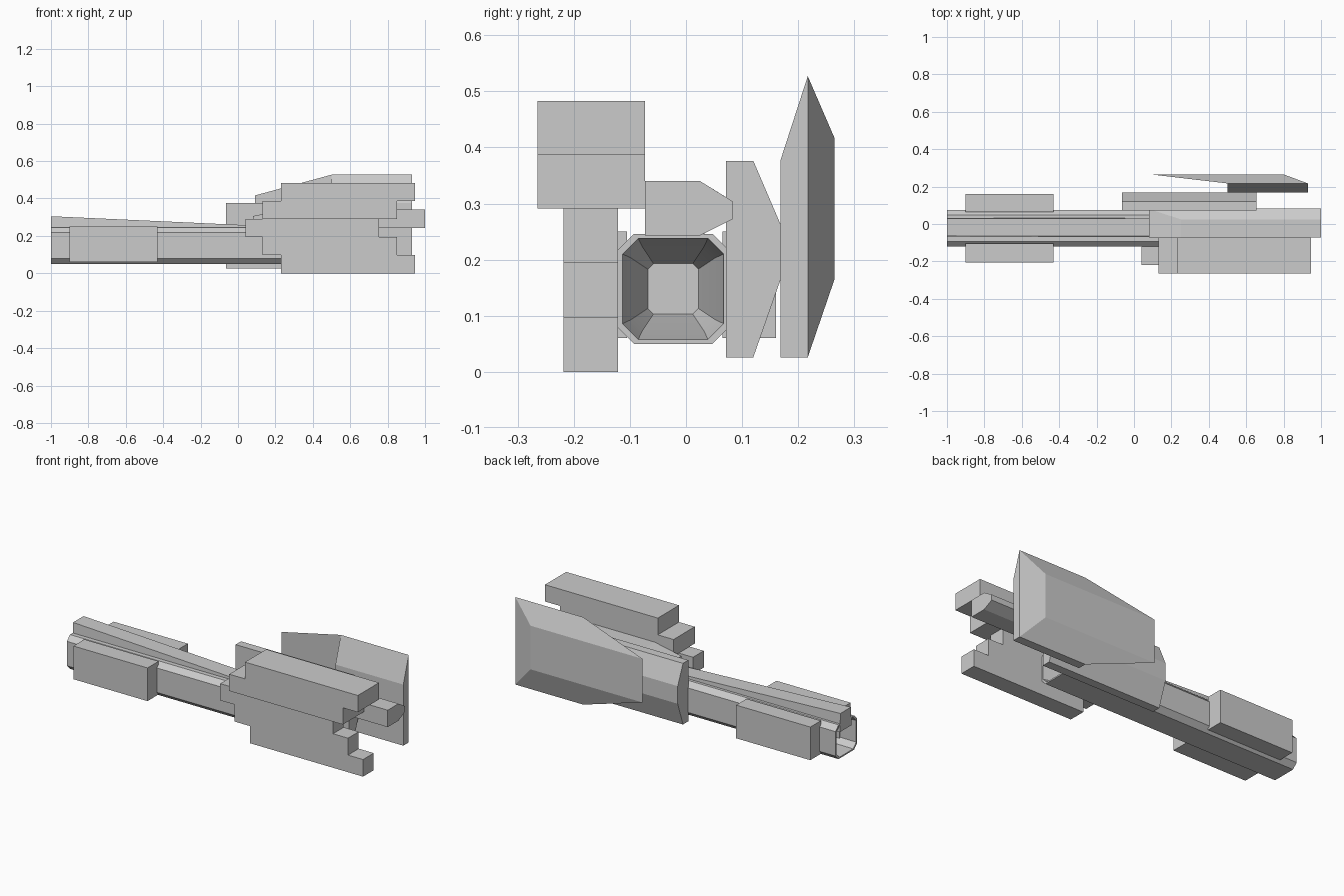
import bpy, bmesh

if "Cube" in bpy.data.objects:
    bpy.data.objects.remove(bpy.data.objects["Cube"])


def make(name, verts, faces, smooth=False):
    me = bpy.data.meshes.new(name)
    me.from_pydata(verts, [], faces)
    bm = bmesh.new()
    bm.from_mesh(me)
    bmesh.ops.recalc_face_normals(bm, faces=bm.faces)
    bm.to_mesh(me)
    bm.free()
    ob = bpy.data.objects.new(name, me)
    bpy.context.collection.objects.link(ob)
    if smooth:
        bpy.ops.object.select_all(action='DESELECT')
        ob.select_set(True)
        bpy.context.view_layer.objects.active = ob
        bpy.ops.object.shade_smooth_by_angle(angle=0.7)
    return ob


def loft(name, rings, smooth=False):
    """Skin a list of equally sized rings and cap both ends."""
    n = len(rings[0])
    verts = [v for r in rings for v in r]
    faces = [(k * n + i, k * n + (i + 1) % n, (k + 1) * n + (i + 1) % n, (k + 1) * n + i)
             for k in range(len(rings) - 1) for i in range(n)]
    faces += [tuple(range(n)), tuple(range(len(verts) - n, len(verts)))]
    return make(name, verts, faces, smooth)


def along_x(name, profile, x0, x1):
    return loft(name, [[(x, y, z) for y, z in profile] for x in (x0, x1)])


def along_y(name, profile, y0, y1):
    return loft(name, [[(x, y, z) for x, z in profile] for y in (y0, y1)])


def box(name, x0, x1, y0, y1, z0, z1):
    return along_x(name, [(y0, z0), (y1, z0), (y1, z1), (y0, z1)], x0, x1)


def octagon(x, r, cut, cy=-0.023, cz=0.148):
    """Square section with cut corners."""
    s = r - cut
    return [(x, cy + a, cz + b) for a, b in
            ((-s, -r), (s, -r), (r, -s), (r, s), (s, r), (-s, r), (-r, s), (-r, -s))]


# Long hollow body: thin-walled rear opening, funnel at the front end
loft("main_body", [octagon(-0.8, 0.085, 0.028), octagon(-1.0, 0.09, 0.028),
                   octagon(-1.0, 0.098, 0.028), octagon(0.5, 0.098, 0.028),
                   octagon(0.5, 0.09, 0.028), octagon(0.42, 0.075, 0.02),
                   octagon(0.3, 0.045, 0.01)], smooth=True)

# Ridge along the top, tapering forwards
loft("top_ridge", [[(x, -0.07, 0.2), (x, 0.035, 0.2), (x, 0.03, z), (x, -0.065, z)]
                   for x, z in ((-1.0, 0.305), (0.25, 0.248))])

# Pair of side boxes at the rear
for name, y0, y1 in (("side_box_front", -0.205, -0.105), ("side_box_back", 0.065, 0.16)):
    box(name, -0.9, -0.43, y0, y1, 0.06, 0.25)

# Stepped plate: lower slab and wider upper block
along_y("lower_stepped_plate",
        [(0.23, 0), (0.945, 0), (0.945, 0.098), (0.85, 0.098), (0.85, 0.195), (0.755, 0.195),
         (0.755, 0.291), (0.04, 0.291), (0.04, 0.195), (0.13, 0.195), (0.13, 0.098), (0.23, 0.098)],
        -0.218, -0.121)
along_y("upper_stepped_block",
        [(0.13, 0.291), (0.85, 0.291), (0.85, 0.387), (0.945, 0.387), (0.945, 0.483),
         (0.23, 0.483), (0.23, 0.387), (0.13, 0.387)], -0.265, -0.073)

# Long bar with a bevelled edge and sloping rear
def bar_ring(x, top, edge):
    return [(x, -0.073, 0.243), (x, 0.025, 0.243), (x, 0.083, 0.272),
            (x, 0.083, 0.304), (x, edge, top), (x, -0.073, top)]


loft("long_bar", [bar_ring(0.08, 0.306, 0.08), bar_ring(0.25, 0.34, 0.025),
                  bar_ring(1.0, 0.34, 0.025)])

# Bevelled plate on the back side
along_x("back_plate", [(0.071, 0.026), (0.12, 0.026), (0.168, 0.163), (0.168, 0.264),
                       (0.12, 0.376), (0.071, 0.376)], -0.065, 0.655)

# Large outer fin, built as three stacked rectangles
def rect(y, x0, x1, z0, z1):
    return [(x0, y, z0), (x1, y, z0), (x1, y, z1), (x0, y, z1)]


loft("outer_fin", [rect(0.265, 0.09, 0.8, 0.166, 0.416), rect(0.217, 0.5, 0.93, 0.026, 0.527),
                   rect(0.168, 0.5, 0.93, 0.026, 0.376)])
